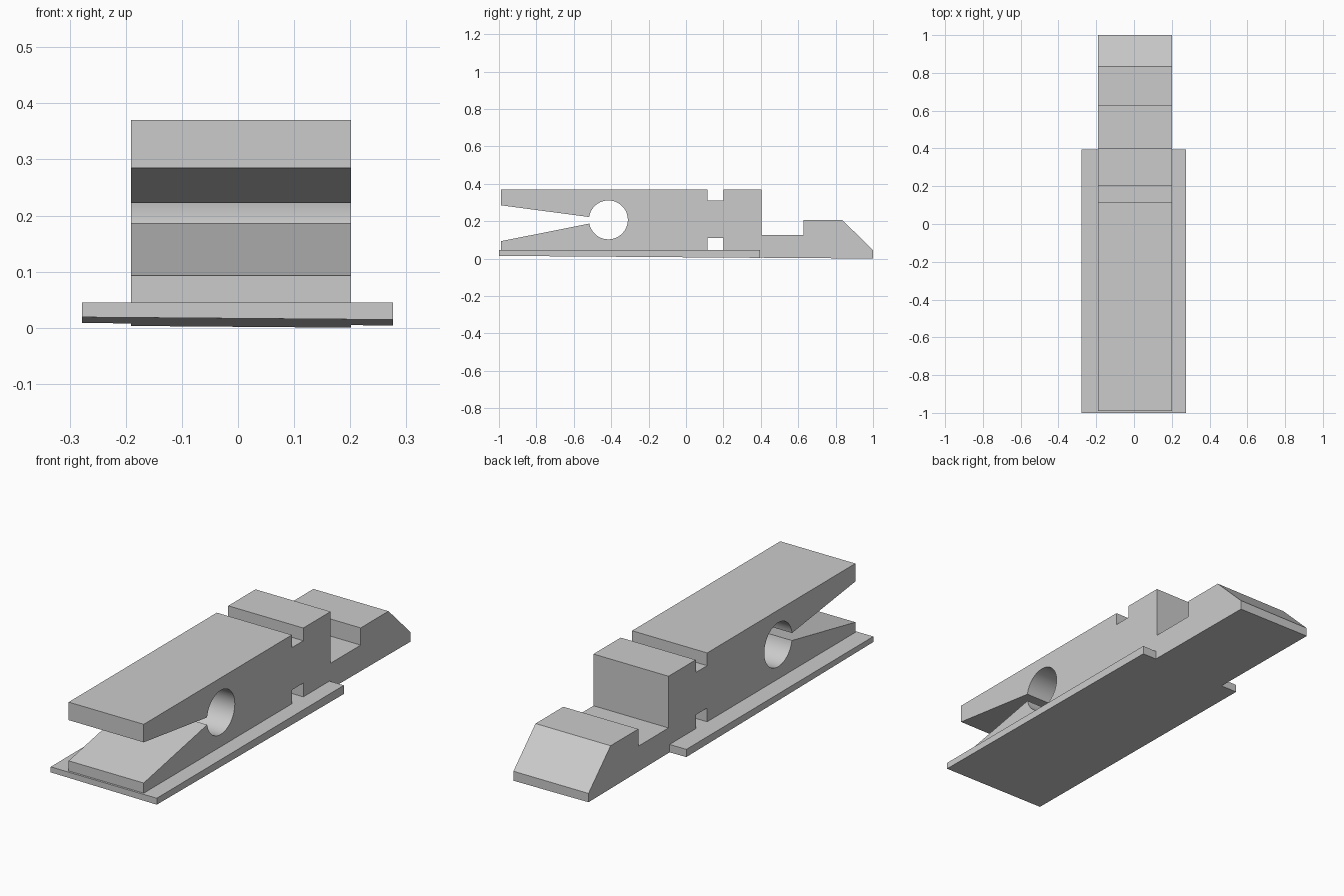
import bpy, bmesh
from math import sin, cos, radians

cube = bpy.data.objects.get("Cube")
if cube:
    bpy.data.objects.remove(cube, do_unlink=True)

grey = bpy.data.materials.new("light grey")
grey.use_nodes = True
COLOUR = (0.6, 0.6, 0.6, 1)
grey.diffuse_color = COLOUR
grey.node_tree.nodes["Principled BSDF"].inputs["Base Color"].default_value = COLOUR


def underside(x, y):
    """Height of the slightly tilted bottom plane."""
    return 0.0093 - 0.008 * x - 0.0075 * y


def extrude_profile(name, profile, left, right):
    """Sweep a side profile of (y, z) points across x; z None lies on the underside."""
    bm = bmesh.new()
    rings = [[bm.verts.new((x, y, underside(x, y) if z is None else z))
              for y, z in profile] for x in (left, right)]
    for ring in rings:
        bm.faces.new(ring)
    count = len(profile)
    for i in range(count):
        j = (i + 1) % count
        bm.faces.new((rings[0][i], rings[0][j], rings[1][j], rings[1][i]))
    bmesh.ops.recalc_face_normals(bm, faces=bm.faces)
    mesh = bpy.data.meshes.new(name)
    bm.to_mesh(mesh)
    bm.free()
    mesh.materials.append(grey)
    obj = bpy.data.objects.new(name, mesh)
    bpy.context.collection.objects.link(obj)
    return obj


PLATE_TOP = 0.045
PLATE_BACK = 0.395

# Round hole at the root of the jaws, swept from the upper lip to the lower one
STEPS = 48
hole = []
for i in range(STEPS + 1):
    a = radians(171.5 - 340.5 * i / STEPS)
    hole.append((-0.415 + 0.104 * cos(a), 0.207 + 0.104 * sin(a)))

# Clip body: upper jaw, hole, lower jaw, bottom slot, tail and top notches
body_profile = [(-0.99, 0.37), (-0.99, 0.285)] + hole + [
    (-0.99, 0.093), (-0.99, PLATE_TOP),
    (0.115, PLATE_TOP), (0.115, 0.11), (0.2, 0.11), (0.2, PLATE_TOP),
    (PLATE_BACK, PLATE_TOP), (PLATE_BACK, None),
    (1.0, None), (1.0, 0.045), (0.835, 0.207), (0.628, 0.207),
    (0.628, 0.126), (0.403, 0.126), (0.403, 0.37),
    (0.2, 0.37), (0.2, 0.31), (0.115, 0.31), (0.115, 0.37),
]
body = extrude_profile("clip_body", body_profile, -0.191, 0.201)

# Wide thin plate under the jaws
plate_profile = [(-1.0, None), (-1.0, PLATE_TOP),
                 (PLATE_BACK, PLATE_TOP), (PLATE_BACK, None)]
extrude_profile("base_plate", plate_profile, -0.278, 0.276)

# Smooth only the round hole
bpy.ops.object.select_all(action="DESELECT")
body.select_set(True)
bpy.context.view_layer.objects.active = body
bpy.ops.object.shade_smooth_by_angle(angle=radians(30))
